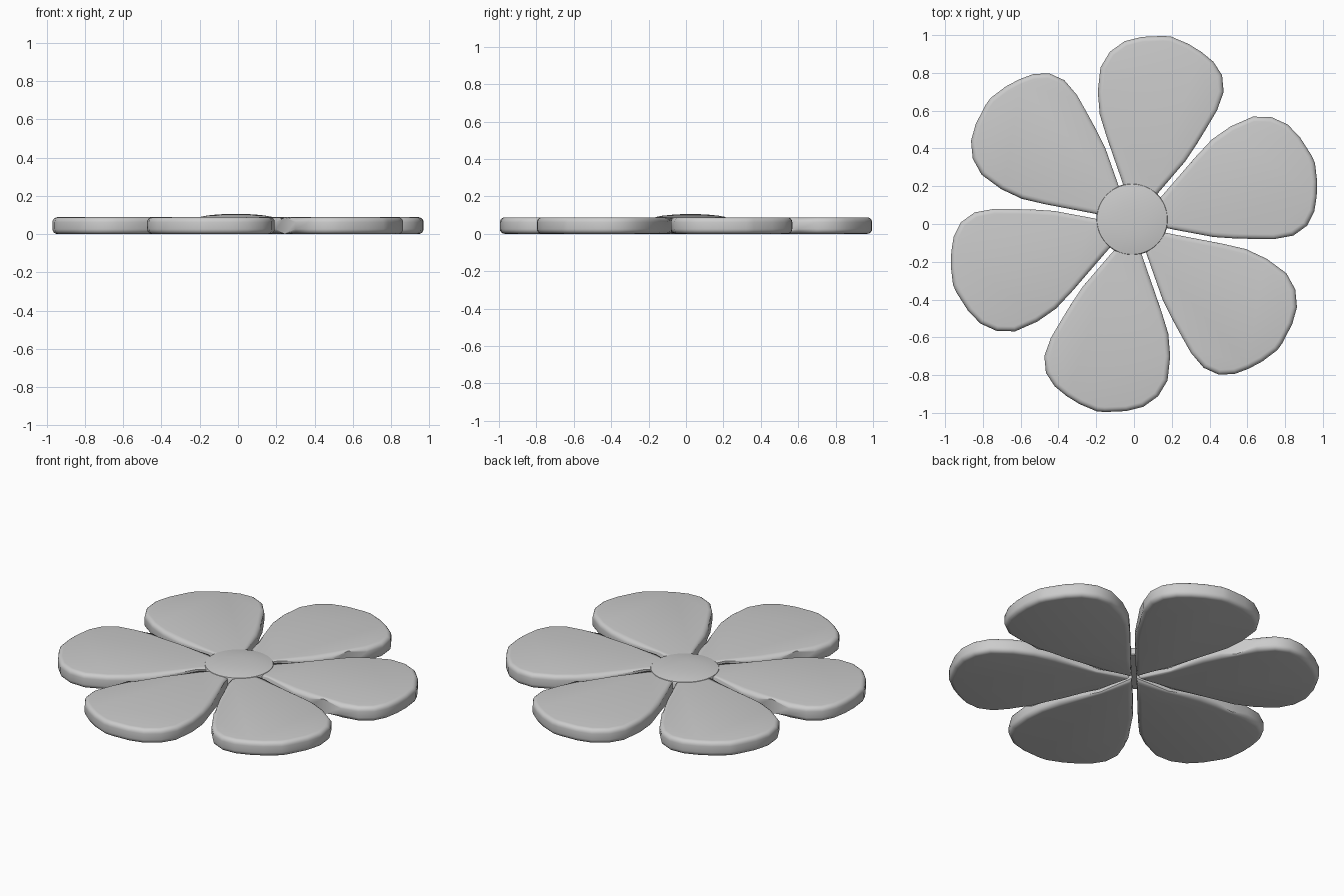
import bpy, bmesh
from math import radians, sin, cos, pi

if "Cube" in bpy.data.objects:
    bpy.data.objects.remove(bpy.data.objects["Cube"])

HEIGHT = 0.088
BEVEL = 0.026

# petal outline: (distance along axis, sideways offset), counter-clockwise from the inner tip
OUTLINE = [(0.026, 0.0), (0.20, -0.098), (0.38, -0.196), (0.48, -0.236), (0.57, -0.268),
           (0.68, -0.305), (0.783, -0.319), (0.868, -0.292), (0.928, -0.232),
           (0.965, -0.16), (0.992, -0.085), (1.011, 0.012), (1.006, 0.055), (0.977, 0.167),
           (0.936, 0.25), (0.866, 0.314), (0.774, 0.346), (0.645, 0.333),
           (0.53, 0.298), (0.42, 0.237), (0.20, 0.104)]


def finish(name, bm):
    bmesh.ops.recalc_face_normals(bm, faces=bm.faces)
    mesh = bpy.data.meshes.new(name)
    bm.to_mesh(mesh)
    bm.free()
    obj = bpy.data.objects.new(name, mesh)
    bpy.context.collection.objects.link(obj)
    bpy.ops.object.select_all(action='DESELECT')
    obj.select_set(True)
    bpy.context.view_layer.objects.active = obj
    bpy.ops.object.shade_smooth_by_angle(angle=radians(40))
    return obj


# petals: extruded teardrop with rounded top and bottom rims
def petal(name, angle):
    bm = bmesh.new()
    c, s = cos(angle), sin(angle)
    base = bm.faces.new([bm.verts.new((u * c - v * s, u * s + v * c, 0)) for u, v in OUTLINE])
    ext = bmesh.ops.extrude_face_region(bm, geom=[base], use_keep_orig=True)
    for e in ext["geom"]:
        if isinstance(e, bmesh.types.BMVert):
            e.co.z = HEIGHT
    rims = [e for e in bm.edges if abs(e.verts[0].co.z - e.verts[1].co.z) < 1e-5]
    bmesh.ops.bevel(bm, geom=rims, offset=BEVEL, segments=4, profile=0.5,
                    affect='EDGES', clamp_overlap=True)
    return finish(name, bm)


for i in range(6):
    petal(f"petal_{i + 1}", radians(18 + 60 * i))

# centre button: lathed, slightly domed disc
PROFILE = [(0.185, 0.045), (0.19, 0.05), (0.19, 0.084), (0.186, 0.09),
           (0.15, 0.097), (0.10, 0.102), (0.05, 0.105)]
SIDES = 48
bm = bmesh.new()
rings = [[bm.verts.new((-0.01 + r * cos(2 * pi * k / SIDES),
                        0.025 + r * sin(2 * pi * k / SIDES), z)) for k in range(SIDES)]
         for r, z in PROFILE]
for a, b in zip(rings, rings[1:]):
    for k in range(SIDES):
        n = (k + 1) % SIDES
        bm.faces.new((a[k], a[n], b[n], b[k]))
bm.faces.new(rings[0])
bm.faces.new(rings[-1])
finish("flower_centre", bm)
